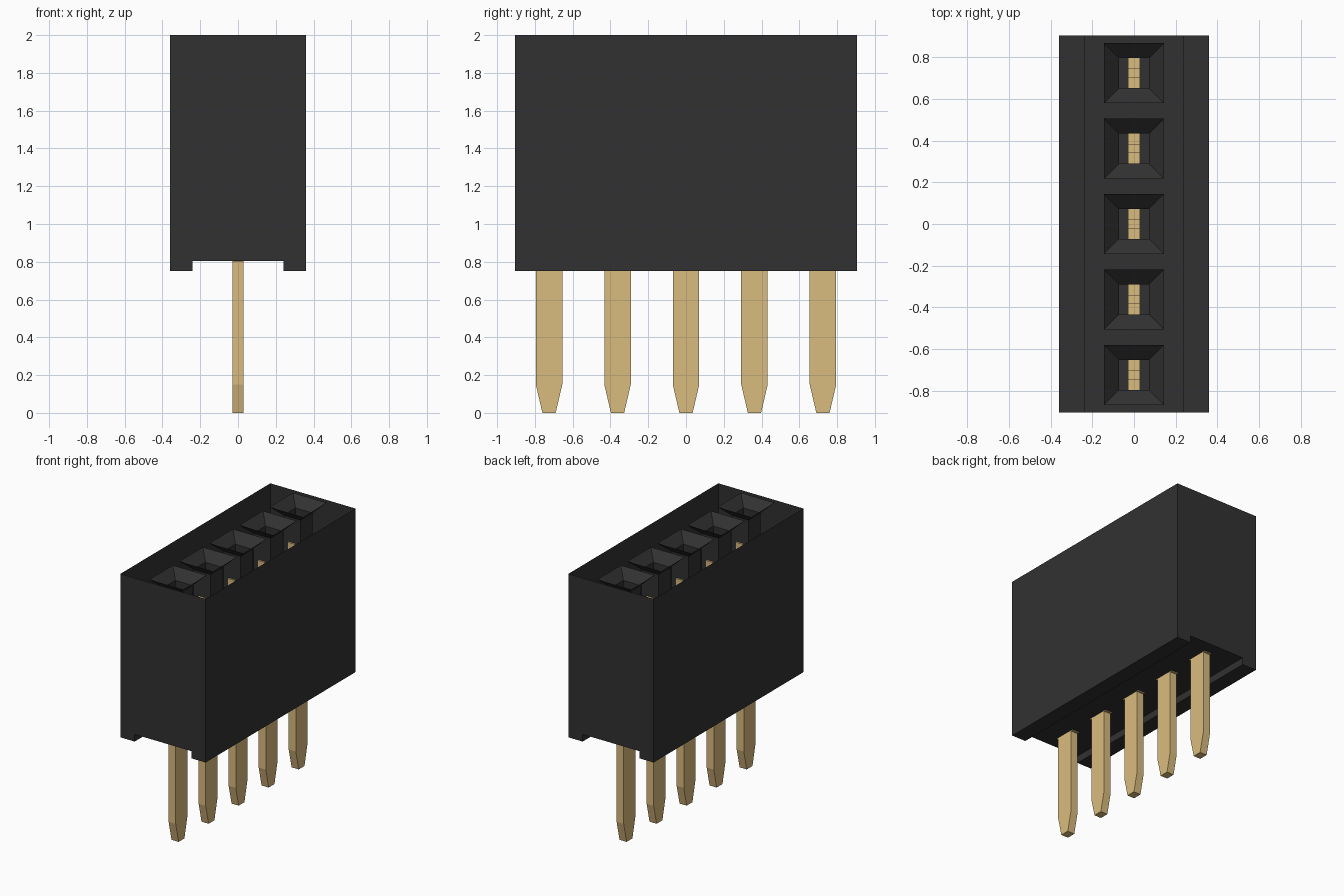
import bpy
import bmesh

cube = bpy.data.objects.get("Cube")
if cube:
    bpy.data.objects.remove(cube, do_unlink=True)

HX, HY = 0.36, 0.905        # housing half width and half length
TOP, FLOOR, FOOT = 2.0, 0.805, 0.75
PITCH = 0.3625


def material(name, rgb):
    m = bpy.data.materials.new(name)
    m.use_nodes = True
    col = (*rgb, 1.0)
    m.diffuse_color = col
    bsdf = m.node_tree.nodes["Principled BSDF"]
    bsdf.inputs["Base Color"].default_value = col
    bsdf.inputs["Roughness"].default_value = 0.6
    return m


black = material("black plastic", (0.031, 0.031, 0.031))
gold = material("pale gold metal", (0.70, 0.50, 0.21))


def finish(bm, name, mat):
    me = bpy.data.meshes.new(name)
    bm.to_mesh(me)
    bm.free()
    me.materials.append(mat)
    ob = bpy.data.objects.new(name, me)
    bpy.context.collection.objects.link(ob)
    return ob


def bridge(bm, a, b):
    """Join two closed loops of vertices with quads."""
    n = len(a)
    for i in range(n):
        j = (i + 1) % n
        bm.faces.new((a[i], a[j], b[j], b[i]))


def square(bm, y, half, z):
    return [bm.verts.new((sx * half, y + sy * half, z))
            for sx, sy in ((-1, -1), (1, -1), (1, 1), (-1, 1))]


# Housing: open-topped thin shell with a channel along the underside
profile = [(-HX, TOP), (-HX, FOOT), (-0.24, FOOT), (-0.24, FLOOR),
           (0.24, FLOOR), (0.24, FOOT), (HX, FOOT), (HX, TOP)]
bm = bmesh.new()
front = [bm.verts.new((x, -HY, z)) for x, z in profile]
back = [bm.verts.new((x, HY, z)) for x, z in profile]
bm.faces.new(front)
bm.faces.new(back[::-1])
for i in range(len(profile) - 1):
    bm.faces.new((front[i + 1], front[i], back[i], back[i + 1]))
finish(bm, "housing", black)


def socket(y, n):
    # Funnel mouth leading into a square shaft
    bm = bmesh.new()
    rings = [square(bm, y, h, z)
             for h, z in ((0.143, TOP), (0.072, TOP - 0.07), (0.072, FLOOR + 0.01))]
    for a, b in zip(rings, rings[1:]):
        bridge(bm, a, b)
    finish(bm, f"socket_{n}", black)


def plate(name, outline, y, half):
    """Extrude a y-z outline across x."""
    bm = bmesh.new()
    left = [bm.verts.new((half, y + py, z)) for py, z in outline]
    right = [bm.verts.new((-half, y + py, z)) for py, z in outline]
    bm.faces.new(left)
    bm.faces.new(right[::-1])
    bridge(bm, left, right)
    bmesh.ops.recalc_face_normals(bm, faces=bm.faces[:])
    finish(bm, name, gold)


# Tapered solder pin, and the forked spring contact above it
pin_outline = [(-0.035, 0), (0.035, 0), (0.07, 0.15), (0.07, FLOOR),
               (-0.07, FLOOR), (-0.07, 0.15)]
fork_outline = [(-0.085, FLOOR - 0.006), (0.085, FLOOR - 0.006), (0.085, 1.74),
                (0.02, 1.74), (0.02, 1.1), (-0.02, 1.1), (-0.02, 1.74),
                (-0.085, 1.74)]

for n in range(5):
    y = (n - 2) * PITCH
    socket(y, n + 1)
    plate(f"pin_{n + 1}", pin_outline, y, 0.03)
    plate(f"contact_{n + 1}", fork_outline, y, 0.03)
